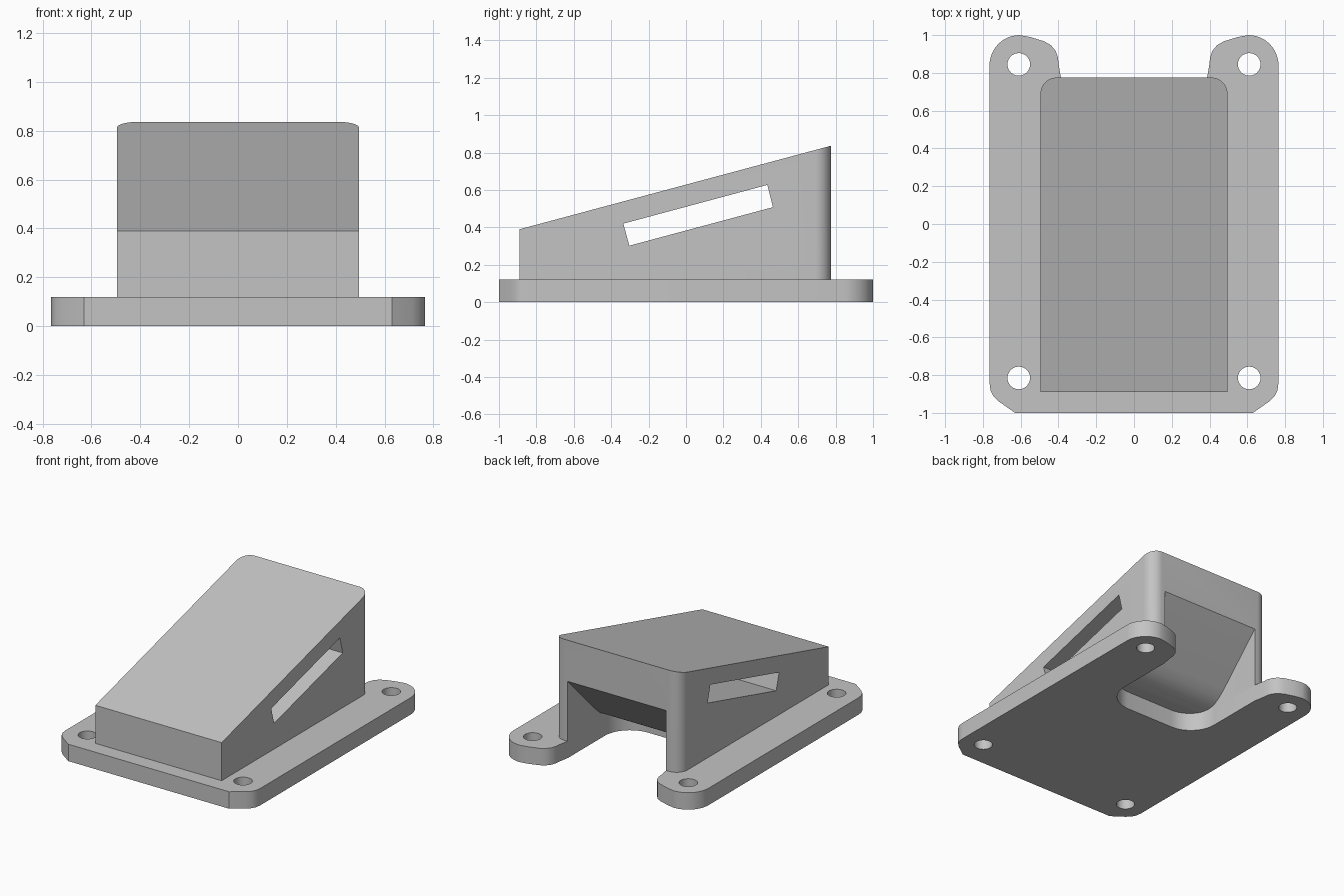
import bpy, bmesh
from math import cos, sin, radians
from mathutils import Vector

if "Cube" in bpy.data.objects:
    bpy.data.objects.remove(bpy.data.objects["Cube"], do_unlink=True)

gray = bpy.data.materials.new("plain_gray")
gray.use_nodes = True
gray.diffuse_color = (0.55, 0.55, 0.55, 1)
gray.node_tree.nodes["Principled BSDF"].inputs["Base Color"].default_value = gray.diffuse_color

PLATE_TOP = 0.12


def arc(cx, cy, r, start, end, n=12):
    angles = [radians(start + (end - start) * i / n) for i in range(n + 1)]
    return [(cx + r * cos(a), cy + r * sin(a)) for a in angles]


def mirrored(half):
    """Close a right-hand outline with its mirror image."""
    return half + [(-x, y) for x, y in reversed(half)]


def prism(name, bottom, top):
    """Solid between two matching loops of 3D points."""
    bm = bmesh.new()
    low = [bm.verts.new(p) for p in bottom]
    high = [bm.verts.new(p) for p in top]
    bm.faces.new(low)
    bm.faces.new(high)
    n = len(low)
    for i in range(n):
        j = (i + 1) % n
        bm.faces.new((low[i], low[j], high[j], high[i]))
    bmesh.ops.recalc_face_normals(bm, faces=bm.faces)
    mesh = bpy.data.meshes.new(name)
    bm.to_mesh(mesh)
    bm.free()
    mesh.materials.append(gray)
    obj = bpy.data.objects.new(name, mesh)
    bpy.context.collection.objects.link(obj)
    return obj


def upright(name, plan, z0, z1):
    return prism(name, [(x, y, z0) for x, y in plan], [(x, y, z1) for x, y in plan])


def crosswise(name, side, half_width):
    return prism(name, [(-half_width, y, z) for y, z in side],
                 [(half_width, y, z) for y, z in side])


def select(obj):
    bpy.ops.object.select_all(action='DESELECT')
    obj.select_set(True)
    bpy.context.view_layer.objects.active = obj


def carve(obj, cutter, operation='DIFFERENCE'):
    select(obj)
    mod = obj.modifiers.new("carve", 'BOOLEAN')
    mod.operation = operation
    mod.solver = 'EXACT'
    mod.object = cutter
    bpy.ops.object.modifier_apply(modifier=mod.name)
    bpy.data.objects.remove(cutter, do_unlink=True)


# Base plate: clipped front corners, two rounded ears and a U notch behind
notch_corner = arc(0.186, 0.36, 0.2, 0, -90)
plate_half = [(0.63, -1), (0.715, -0.94), (0.745, -0.91), (0.76, -0.88), (0.765, -0.84)]
plate_half += arc(0.605, 0.84, 0.16, 0, 90)
plate_half += [(0.55, 0.99), (0.475, 0.967), (0.44, 0.947), (0.415, 0.917),
               (0.402, 0.88), (0.4, 0.85), (0.386, 0.77)]
plate_half += notch_corner
plate = upright("base_plate", mirrored(plate_half), 0, PLATE_TOP)

# Screw holes
for x in (-0.61, 0.61):
    for y in (-0.815, 0.845):
        hole = arc(x, y, 0.06, 0, 345, 23)
        carve(plate, upright("hole_cutter", hole, -0.1, 0.3))

# Wedge housing with a sloping roof and rounded rear corners
housing_plan = mirrored([(0.495, -0.89)] + arc(0.41, 0.69, 0.085, 0, 90))
housing = prism("wedge_housing",
                [(x, y, PLATE_TOP) for x, y in housing_plan],
                [(x, y, 0.39 + (y + 0.89) * 0.268) for x, y in housing_plan])

# Rear pocket: notch plan combined with a curved, rising ceiling
pocket = upright("pocket_cutter", mirrored([(0.386, 1)] + notch_corner), 0, 1)
ceiling = [(0.1, 0.125), (0.25, 0.13), (0.31, 0.139), (0.36, 0.155), (0.41, 0.184),
           (0.46, 0.227), (0.77, 0.54), (1.1, 0.87), (1.1, -0.1), (0.1, -0.1)]
carve(pocket, crosswise("ceiling_cutter", ceiling, 0.8), 'INTERSECT')
carve(housing, pocket)

# Strap slot running straight through both sides
slot = [(-0.335, 0.42), (-0.303, 0.302), (0.465, 0.508), (0.435, 0.627)]
carve(housing, crosswise("slot_cutter", slot, 0.8))

for part in (plate, housing):
    select(part)
    bpy.ops.object.shade_smooth_by_angle(angle=radians(25))
